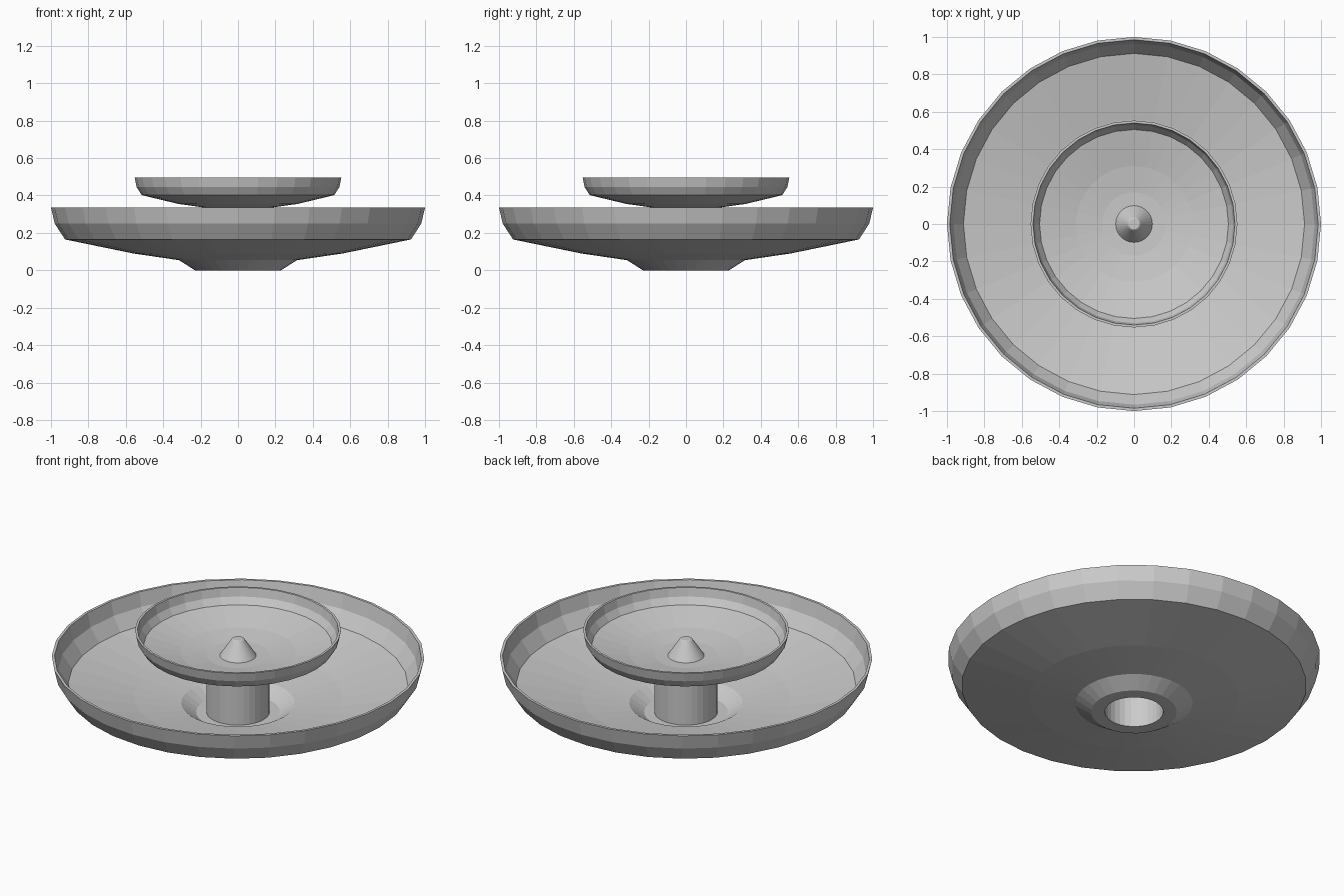
import bpy, bmesh, math

if "Cube" in bpy.data.objects:
    bpy.data.objects.remove(bpy.data.objects["Cube"])

SIDES = 32


def lathe(name, profile):
    """Spin a (radius, height) profile around z; run it bottom-out-up-in."""
    bm = bmesh.new()
    rings = []
    for r, z in profile:
        if r == 0:
            v = bm.verts.new((0, 0, z))
            rings.append([v] * SIDES)
        else:
            rings.append([bm.verts.new((r * math.cos(2 * math.pi * i / SIDES),
                                        r * math.sin(2 * math.pi * i / SIDES), z))
                          for i in range(SIDES)])
    for a, b in zip(rings, rings[1:]):
        for i in range(SIDES):
            j = (i + 1) % SIDES
            bm.faces.new(list(dict.fromkeys((a[i], a[j], b[j], b[i]))))
    mesh = bpy.data.meshes.new(name)
    bm.to_mesh(mesh)
    bm.free()
    ob = bpy.data.objects.new(name, mesh)
    bpy.context.collection.objects.link(ob)
    return ob


# Wide lower tray with a sunken foot
lathe("lower_tray", [
    (0.157, 0), (0.23, 0), (0.315, 0.054), (0.56, 0.09), (0.925, 0.165),
    (0.98, 0.25), (1.0, 0.335), (0.985, 0.335), (0.966, 0.254),
    (0.912, 0.175), (0.56, 0.102), (0.305, 0.066), (0.225, 0.012), (0.17, 0.012)])

# Column between the trays
lathe("column", [(0.17, 0.012), (0.17, 0.334)])

# Small upper tray with a blunt cone in the middle
lathe("upper_tray", [
    (0.17, 0.334), (0.32, 0.355), (0.515, 0.402), (0.542, 0.445), (0.553, 0.497),
    (0.54, 0.497), (0.53, 0.448), (0.505, 0.41), (0.31, 0.367), (0.17, 0.349),
    (0.098, 0.347), (0.034, 0.443), (0.028, 0.447), (0, 0.447)])

# Hollow inside of the column and cone, open underneath
lathe("column_bore", [
    (0, 0.435), (0.022, 0.435), (0.088, 0.336), (0.157, 0.336), (0.157, 0)])
